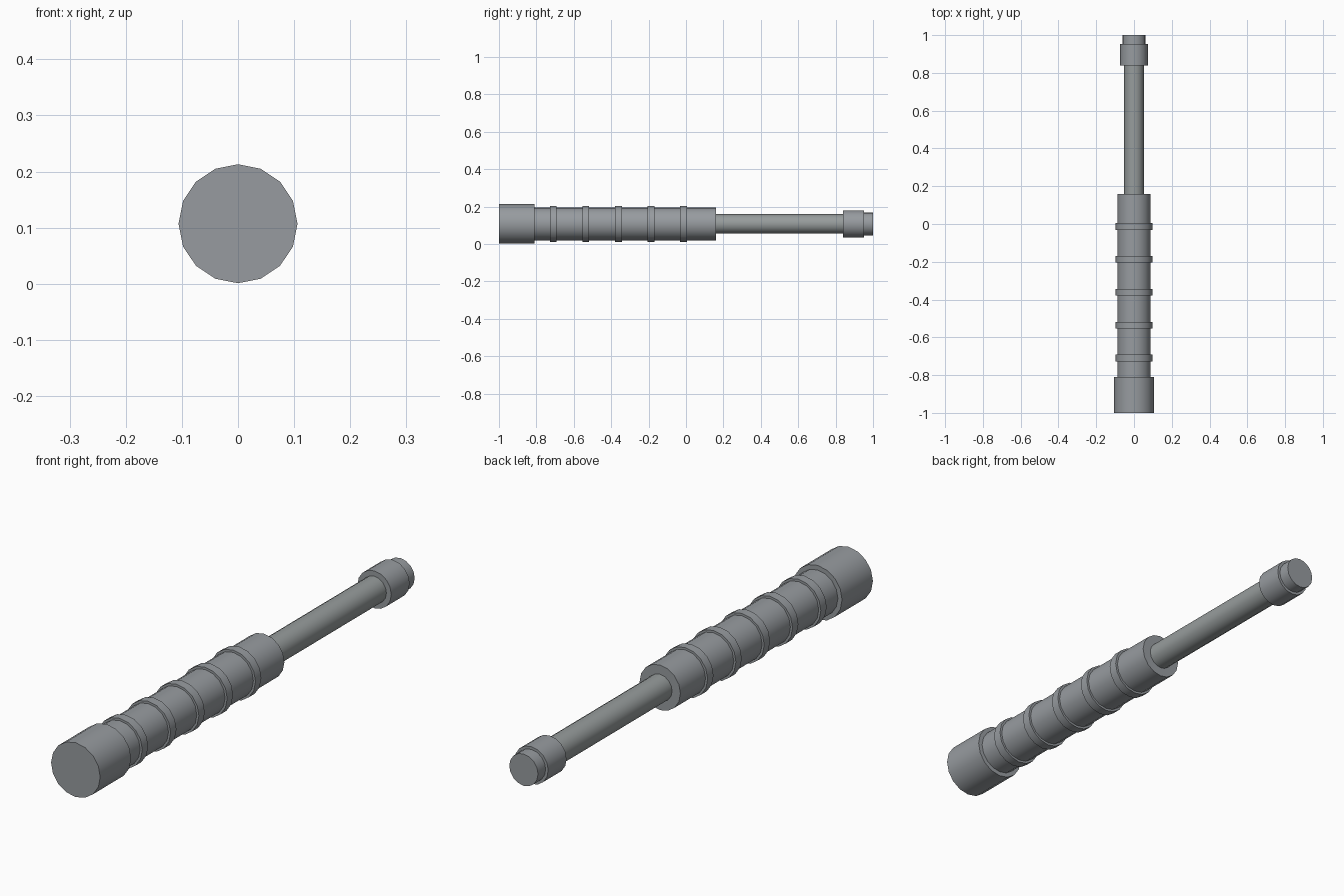
import bpy
import math

if "Cube" in bpy.data.objects:
    bpy.data.objects.remove(bpy.data.objects["Cube"])

SIDES = 16
AXIS_Z = 0.107


def material(name, rgb):
    mat = bpy.data.materials.new(name)
    mat.diffuse_color = (*rgb, 1.0)
    mat.use_nodes = True
    mat.node_tree.nodes["Principled BSDF"].inputs["Base Color"].default_value = mat.diffuse_color
    return mat


GREY = material("dark_grey", (0.31, 0.33, 0.35))
SHAFT_GREY = material("shaft_grey", (0.31, 0.335, 0.335))


def cylinder(name, y0, y1, radius, mat=GREY):
    """Capped cylinder lying along y from y0 to y1."""
    bpy.ops.mesh.primitive_cylinder_add(
        vertices=SIDES, radius=radius, depth=y1 - y0,
        location=(0, (y0 + y1) / 2, AXIS_Z), rotation=(math.pi / 2, 0, 0))
    obj = bpy.context.object
    obj.name = obj.data.name = name
    obj.data.materials.append(mat)
    bpy.ops.object.transform_apply(location=False, rotation=True, scale=True)
    bpy.ops.object.shade_smooth_by_angle(angle=math.radians(30))
    return obj


# Handle: wide end cap and grip
cylinder("end_cap", -1.0, -0.81, 0.106)
cylinder("grip", -0.81, 0.16, 0.088)

# Evenly spaced raised rings around the grip
for i in range(5):
    y = -0.71 + i * 0.1743
    cylinder(f"grip_ring_{i + 1}", y - 0.018, y + 0.018, 0.097)

# Thin shaft with a collar and a small tip
cylinder("shaft", 0.16, 0.84, 0.052, SHAFT_GREY)
cylinder("collar", 0.84, 0.953, 0.073)
cylinder("tip", 0.953, 1.0, 0.062)
